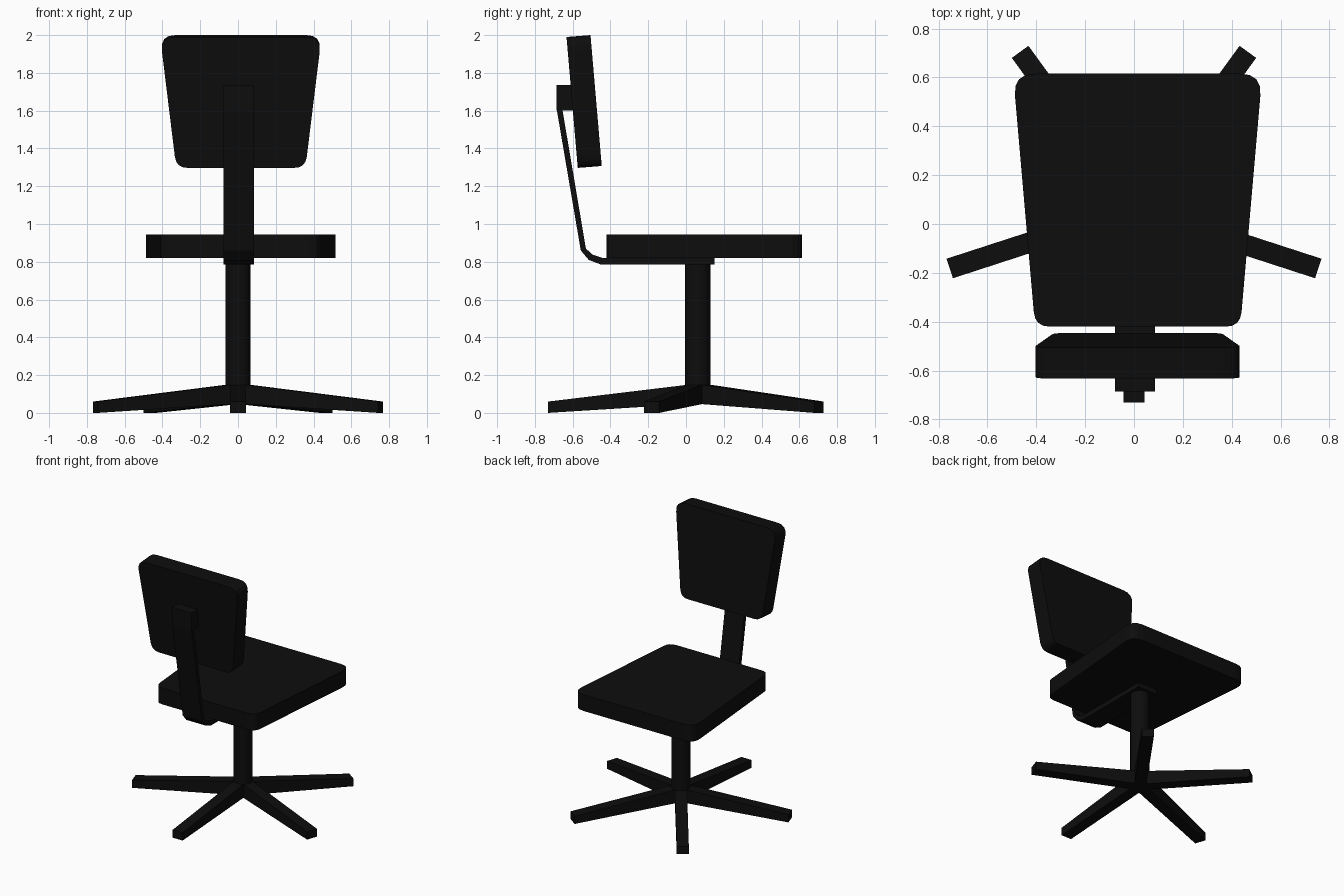
import bpy, bmesh, math
from mathutils import Vector, Matrix

if "Cube" in bpy.data.objects:
    bpy.data.objects.remove(bpy.data.objects["Cube"])

black = bpy.data.materials.new("matte black")
black.diffuse_color = (0.004, 0.004, 0.004, 1)
black.use_nodes = True
black.node_tree.nodes["Principled BSDF"].inputs["Base Color"].default_value = black.diffuse_color


def finish(name, bm):
    bmesh.ops.recalc_face_normals(bm, faces=bm.faces[:])
    me = bpy.data.meshes.new(name)
    bm.to_mesh(me)
    bm.free()
    me.materials.append(black)
    ob = bpy.data.objects.new(name, me)
    bpy.context.collection.objects.link(ob)
    return ob


def prism(name, pts, vec):
    """Extrude a closed 3D outline along a vector."""
    bm = bmesh.new()
    face = bm.faces.new([bm.verts.new(p) for p in pts])
    ext = bmesh.ops.extrude_face_region(bm, geom=[face], use_keep_orig=True)
    bmesh.ops.translate(bm, vec=Vector(vec),
                        verts=[g for g in ext["geom"] if isinstance(g, bmesh.types.BMVert)])
    return finish(name, bm)


def rounded(corners, cut, steps=4):
    """Round each corner of a 2D polygon, cutting back by the given length."""
    out = []
    for i, c in enumerate(corners):
        c = Vector(c)
        a = c + (Vector(corners[i - 1]) - c).normalized() * cut[i]
        b = c + (Vector(corners[(i + 1) % len(corners)]) - c).normalized() * cut[i]
        for k in range(steps + 1):
            t = k / steps
            out.append(a * (1 - t) ** 2 + c * 2 * t * (1 - t) + b * t * t)
    return out


CX = 0.015          # upper parts sit slightly off centre
HUB = Vector((0, 0.063, 0))

# Seat cushion: tapered slab, wider at the open side
outline = rounded([(CX - 0.42, -0.42), (CX + 0.42, -0.42),
                   (CX + 0.51, 0.615), (CX - 0.51, 0.615)], (0.06, 0.06, 0.09, 0.09))
prism("seat", [(p.x, p.y, 0.82) for p in outline], (0, 0, 0.125))

# Backrest: tapered slab leaning back
outline = rounded([(CX - 0.342, 1.297), (CX + 0.342, 1.297),
                   (CX + 0.427, 1.99), (CX - 0.427, 1.99)], (0.06, 0.06, 0.08, 0.08))
prism("backrest", [(p.x, -0.573 - 0.086 * (p.y - 1.297), p.y) for p in outline],
      (0, 0.127, 0.01))

# Bent flat bar joining seat and backrest
bar = [(0.15, 0.785), (-0.45, 0.785), (-0.515, 0.81), (-0.557, 0.86), (-0.685, 1.61),
       (-0.655, 1.61), (-0.53, 0.87), (-0.495, 0.838), (-0.44, 0.82), (0.15, 0.82)]
prism("back_bar", [(-0.078, y, z) for y, z in bar], (0.163, 0, 0))

# Block fixing the bar to the backrest
block = [(-0.685, 1.6), (-0.585, 1.6), (-0.585, 1.735), (-0.685, 1.735)]
prism("back_block", [(-0.078, y, z) for y, z in block], (0.163, 0, 0))

# Centre column
bm = bmesh.new()
bmesh.ops.create_cone(bm, cap_ends=True, segments=16, radius1=0.067, radius2=0.067,
                      depth=0.735, matrix=Matrix.Translation(HUB + Vector((0, 0, 0.4225))))
column = finish("column", bm)
bpy.context.view_layer.objects.active = column
column.select_set(True)
bpy.ops.object.shade_smooth_by_angle(angle=math.radians(40))

# Five sloping legs around the hub
leg = [(0, 0.05), (0.793, 0.003), (0.793, 0.063), (0.07, 0.147), (0, 0.147)]
for i in range(5):
    rot = Matrix.Rotation(math.radians(-90 + 72 * i), 3, 'Z')
    prism(f"leg_{i + 1}", [HUB + rot @ Vector((r, -0.042, z if r < 0.7 else z - 0.003))
                           for r, z in leg], rot @ Vector((0, 0.084, 0)))
